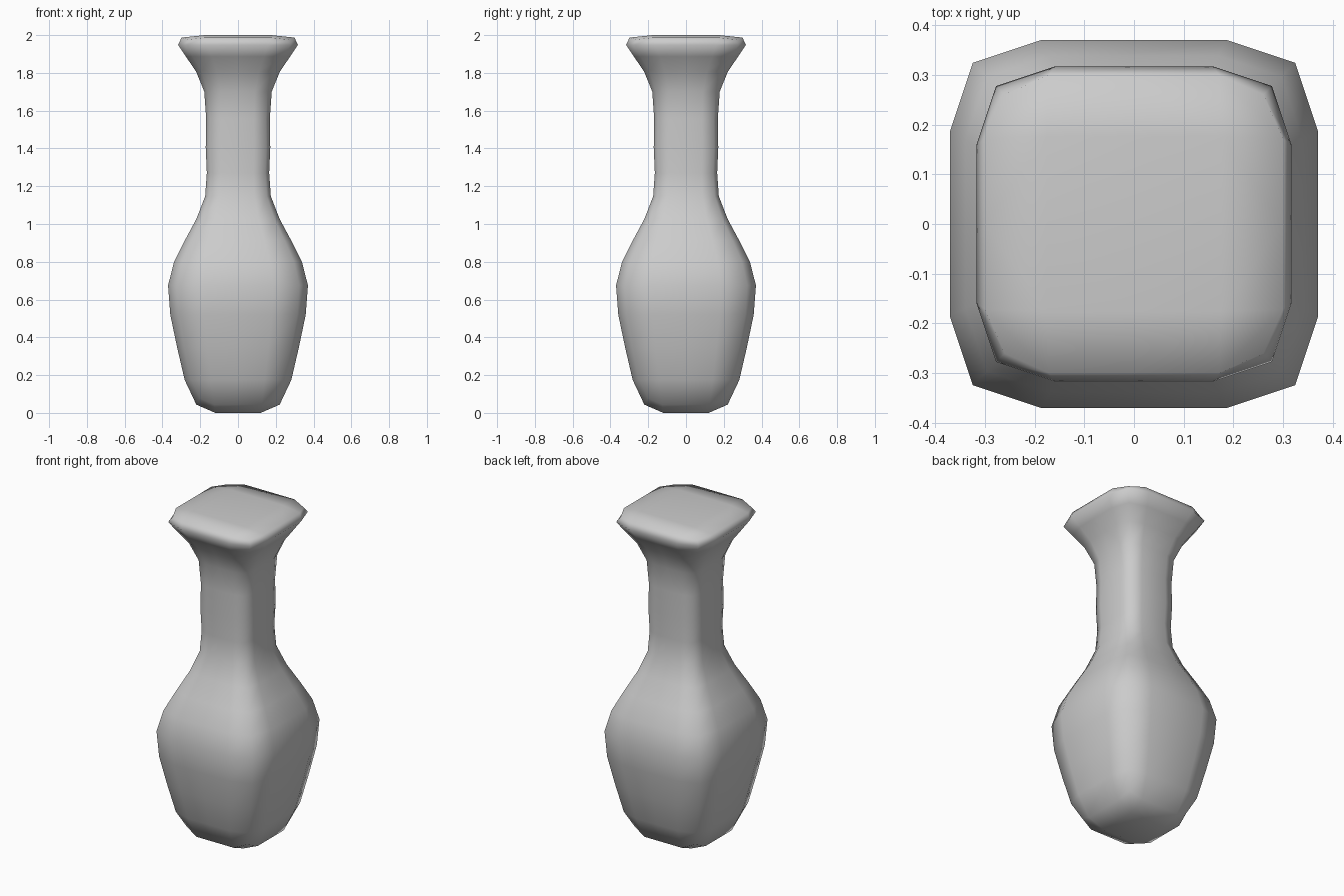
import bpy, bmesh

if "Cube" in bpy.data.objects:
    bpy.data.objects.remove(bpy.data.objects["Cube"])

# Control profile: (half width, height)
PROFILE = [(0.24, 0.0), (0.325, 0.35), (0.392, 0.69), (0.285, 0.91), (0.155, 1.145),
           (0.175, 1.395), (0.162, 1.72), (0.282, 1.895), (0.352, 2.0)]
# Square section: corners and edge middles
SQUARE = [(-1, -1), (0, -1), (1, -1), (1, 0), (1, 1), (0, 1), (-1, 1), (-1, 0)]


def cap(bm, ring, z, flip):
    # Four quads meeting at a centre point
    c = bm.verts.new((0, 0, z))
    for i in range(0, 8, 2):
        quad = [ring[i - 1], ring[i], ring[i + 1], c]
        bm.faces.new(quad[::-1] if flip else quad)


# Vase body: square tube cage with closed ends
bm = bmesh.new()
rings = [[bm.verts.new((x * s, y * s, z)) for x, y in SQUARE] for s, z in PROFILE]
for a, b in zip(rings, rings[1:]):
    for i in range(8):
        j = (i + 1) % 8
        bm.faces.new((a[i], a[j], b[j], b[i]))
cap(bm, rings[0], 0.0, True)
cap(bm, rings[-1], 2.0, False)
mesh = bpy.data.meshes.new("vase")
bm.to_mesh(mesh)
bm.free()
mesh.shade_smooth()
vase = bpy.data.objects.new("vase", mesh)
bpy.context.collection.objects.link(vase)

# One level of rounding
sub = vase.modifiers.new("rounding", 'SUBSURF')
sub.levels = sub.render_levels = 1
sub.use_limit_surface = False
